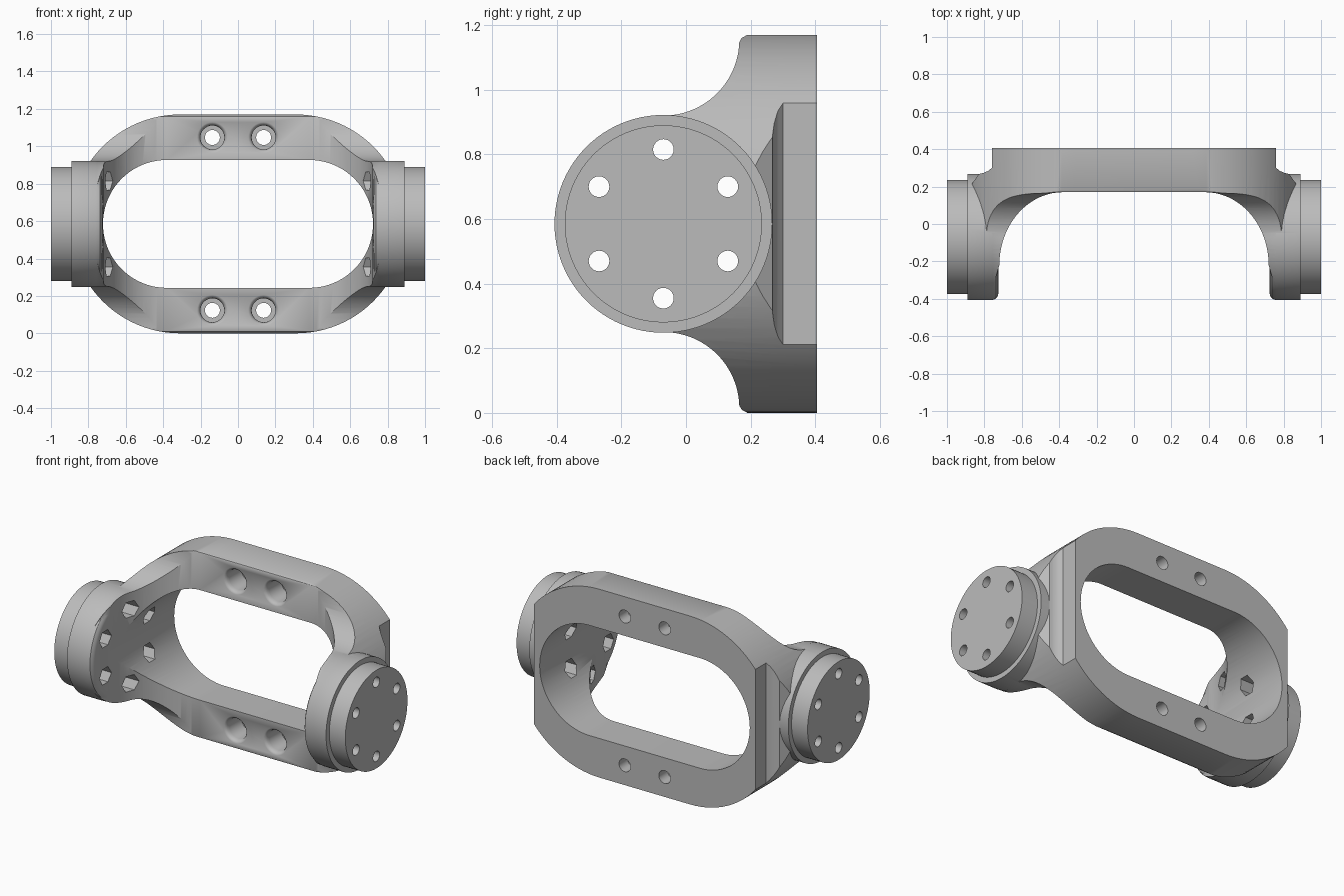
import bpy, bmesh
from math import sin, cos, pi, radians

cube = bpy.data.objects.get("Cube")
if cube:
    bpy.data.objects.remove(cube, do_unlink=True)

CZ = 0.585      # height of the pivot axis
HY = -0.07      # depth of the pivot axis
HUB_R = 0.337

steel = bpy.data.materials.new("matte grey")
steel.use_nodes = True
steel.diffuse_color = (0.5, 0.5, 0.5, 1)
steel.node_tree.nodes["Principled BSDF"].inputs["Base Color"].default_value = (0.5, 0.5, 0.5, 1)


def arc(cx, cy, rx, ry, a0, a1, n):
    steps = [radians(a0 + (a1 - a0) * i / n) for i in range(n + 1)]
    return [(cx + rx * cos(a), cy + ry * sin(a)) for a in steps]


def skin(name, rings):
    """Closed solid through a list of equally sized rings."""
    bm = bmesh.new()
    loops = [[bm.verts.new(p) for p in ring] for ring in rings]
    for a, b in zip(loops, loops[1:]):
        for i in range(len(a)):
            j = (i + 1) % len(a)
            bm.faces.new((a[i], a[j], b[j], b[i]))
    bm.faces.new(loops[0])
    bm.faces.new(loops[-1])
    bmesh.ops.recalc_face_normals(bm, faces=bm.faces)
    mesh = bpy.data.meshes.new(name)
    bm.to_mesh(mesh)
    bm.free()
    mesh.materials.append(steel)
    obj = bpy.data.objects.new(name, mesh)
    bpy.context.collection.objects.link(obj)
    return obj


PLACE = {"x": lambda u, v, w: (w, u, v),
         "y": lambda u, v, w: (u, w, v),
         "z": lambda u, v, w: (u, v, w)}


def prism(name, outline, axis, lo, hi):
    return skin(name, [[PLACE[axis](u, v, w) for u, v in outline] for w in (lo, hi)])


def lathe(name, profile, axis, cu, cv, n, sign=1):
    return skin(name, [[PLACE[axis](u, v, sign * w) for u, v in
                        arc(cu, cv, r, r, 0, 360 - 360 / n, n - 1)]
                       for w, r in profile])


def combine(target, tool, operation):
    mod = target.modifiers.new("cut", 'BOOLEAN')
    mod.operation = operation
    mod.solver = 'EXACT'
    mod.object = tool
    bpy.context.view_layer.objects.active = target
    bpy.ops.object.modifier_apply(modifier=mod.name)
    bpy.data.objects.remove(tool, do_unlink=True)


def stadium(cx, r, n):
    return arc(cx, CZ, r, r, -90, 90, n) + arc(-cx, CZ, r, r, 90, 270, n)


# Ring: outer stadium with a smaller opening
bracket = prism("yoke_bracket", stadium(0.31, 0.585, 48), "y", -0.8, 0.405)
combine(bracket, prism("opening", stadium(0.38, 0.342, 40), "y", -1, 1), 'DIFFERENCE')

# Side outline: ring depth, concave shoulders and round front
upper = [(0.5, 1.3), (0.25, 1.19), (0.19, 1.17), (0.172, 1.16)]
upper += arc(HY, 1.155, 0.235, 0.235, -2, -88, 24)
lower = [(y, 2 * CZ - z) for y, z in reversed(upper)]
nose = arc(HY, CZ, HUB_R - 0.002, HUB_R - 0.002, 92, 268, 40)
combine(bracket, prism("side_outline", upper + nose + lower, "x", -1.5, 1.5), 'INTERSECT')

# Plan outline: U shape with curved arms and flat clipped ends
half = [(0.76, 0.5), (0.76, 0.3), (0.78, 0.284), (0.805, 0.273), (0.83, 0.267),
        (0.87, 0.21), (0.87, -0.45), (0.8, -0.45), (0.76, -0.36)]
half += arc(0.38, -0.22, 0.34, 0.39, 0, 90, 28)
plan = half + [(-x, y) for x, y in reversed(half)]
combine(bracket, prism("plan_outline", plan, "z", -0.5, 2), 'INTERSECT')

# Pivot hubs with rounded inner rim and stepped outer disc
for s in (1, -1):
    rim = [(0.724, 0.297), (0.728, 0.315), (0.738, 0.329), (0.76, HUB_R),
           (0.89, HUB_R), (0.89, 0.305), (1.0, 0.305)]
    combine(bracket, lathe("hub", rim, "x", HY, CZ, 96, s), 'UNION')

# Six bolt holes per hub, each with a hexagonal nut pocket inside
for s in (1, -1):
    for k in range(6):
        a = radians(90 + 60 * k)
        y, z = HY + 0.23 * cos(a), CZ + 0.23 * sin(a)
        combine(bracket, lathe("nut_pocket", [(0.5, 0.055), (0.8, 0.055)], "x", y, z, 6, s), 'DIFFERENCE')
        combine(bracket, lathe("bolt_hole", [(0.6, 0.032), (1.1, 0.032)], "x", y, z, 24, s), 'DIFFERENCE')

# Counterbored mounting holes in the top and bottom bars
bore = [(0.1, 0.082), (0.17, 0.082), (0.175, 0.073), (0.185, 0.067), (0.2, 0.064),
        (0.32, 0.064), (0.32, 0.04), (0.5, 0.04)]
for x in (-0.137, 0.137):
    for dz in (-0.462, 0.462):
        combine(bracket, lathe("mount_hole", bore, "y", x, CZ + dz, 32), 'DIFFERENCE')

# Smooth shading with crisp edges
bpy.ops.object.select_all(action='DESELECT')
bracket.select_set(True)
bpy.context.view_layer.objects.active = bracket
bpy.ops.object.shade_smooth_by_angle(angle=radians(30))
